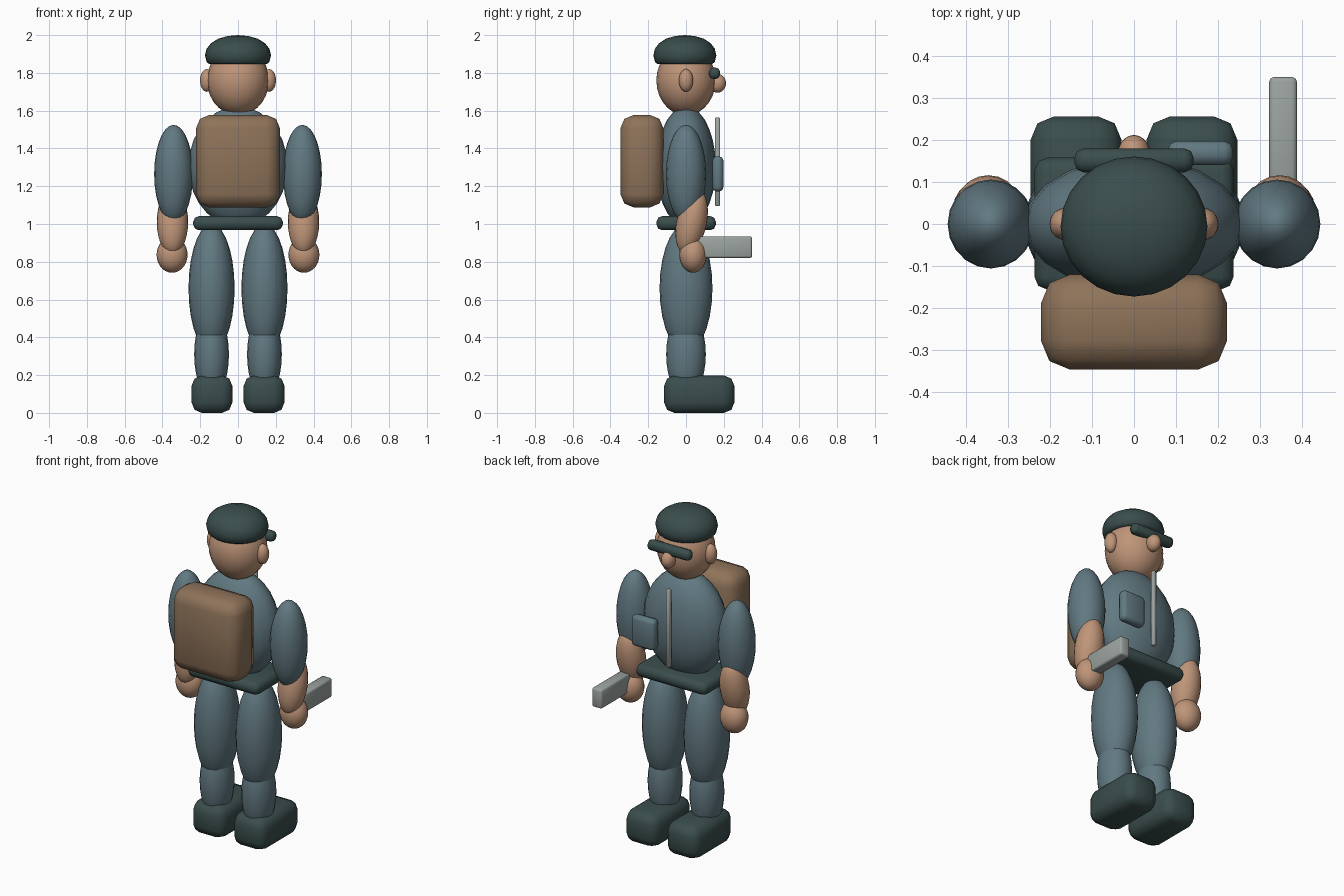
import bpy
import bmesh
import math
from mathutils import Matrix, Vector

cube = bpy.data.objects.get("Cube")
if cube:
    bpy.data.objects.remove(cube, do_unlink=True)


def material(name, rgb):
    mat = bpy.data.materials.new(name)
    mat.use_nodes = True
    mat.diffuse_color = (*rgb, 1)
    mat.node_tree.nodes["Principled BSDF"].inputs["Base Color"].default_value = (*rgb, 1)
    return mat


SUIT = material("slate blue cloth", (0.12, 0.19, 0.22))
SKIN = material("skin", (0.52, 0.30, 0.19))
DARK = material("dark green leather", (0.042, 0.075, 0.073))
BROWN = material("brown canvas", (0.27, 0.17, 0.10))
METAL = material("grey metal", (0.33, 0.37, 0.35))


def finish(name, bm, mat):
    """Turn a bmesh into a smooth shaded object of one colour."""
    bmesh.ops.recalc_face_normals(bm, faces=bm.faces)
    mesh = bpy.data.meshes.new(name)
    bm.to_mesh(mesh)
    bm.free()
    mesh.materials.append(mat)
    obj = bpy.data.objects.new(name, mesh)
    bpy.context.collection.objects.link(obj)
    bpy.ops.object.select_all(action="DESELECT")
    obj.select_set(True)
    bpy.context.view_layer.objects.active = obj
    bpy.ops.object.shade_smooth_by_angle(angle=math.radians(50))
    return obj


def ellipsoid(name, mat, centre, radii, lean=0):
    """Upright ellipsoid; lean tips its top towards +y, in degrees."""
    bm = bmesh.new()
    place = (Matrix.Translation(centre) @ Matrix.Rotation(math.radians(-lean), 4, "X")
             @ Matrix.Diagonal((*radii, 1)))
    bmesh.ops.create_uvsphere(bm, u_segments=20, v_segments=14, radius=1, matrix=place)
    return finish(name, bm, mat)


def box(name, mat, low, high, bevel, segments=2):
    """Rounded box between two corners."""
    low, high = Vector(low), Vector(high)
    bm = bmesh.new()
    place = Matrix.Translation((low + high) / 2) @ Matrix.Diagonal((*(high - low), 1))
    bmesh.ops.create_cube(bm, size=1, matrix=place)
    bmesh.ops.bevel(bm, geom=bm.edges[:], offset=bevel, segments=segments,
                    profile=0.5, affect="EDGES", clamp_overlap=True)
    return finish(name, bm, mat)


def lathe(name, mat, profile, centre_y, depth, sides=24):
    """Turn a (radius, height) profile about z, squashed in y by depth."""
    bm = bmesh.new()
    verts = [bm.verts.new((r, 0, z)) for r, z in profile]
    edges = [bm.edges.new(pair) for pair in zip(verts, verts[1:])]
    bmesh.ops.spin(bm, geom=verts + edges, cent=(0, 0, 0), axis=(0, 0, 1),
                   angle=math.tau, steps=sides, use_merge=True)
    bmesh.ops.remove_doubles(bm, verts=bm.verts[:], dist=0.0005)
    for v in bm.verts:
        v.co.y = v.co.y * depth + centre_y
    return finish(name, bm, mat)


# Limbs, boots and ears on both sides
for side, s in (("left", 1), ("right", -1)):
    x = 0.138 * s
    box(f"{side}_boot", DARK, (x - 0.108, -0.116, 0), (x + 0.108, 0.256, 0.198), 0.055)
    ellipsoid(f"{side}_shin", SUIT, (0.14 * s, 0, 0.31), (0.092, 0.105, 0.23))
    ellipsoid(f"{side}_thigh", SUIT, (0.14 * s, 0, 0.66), (0.122, 0.14, 0.34))
    ellipsoid(f"{side}_upper_arm", SUIT, (0.341 * s, 0, 1.265), (0.103, 0.106, 0.26))
    ellipsoid(f"{side}_forearm", SKIN, (0.347 * s, 0.03, 1.01), (0.083, 0.08, 0.175), 12)
    ellipsoid(f"{side}_hand", SKIN, (0.349 * s, 0.037, 0.837), (0.082, 0.073, 0.095))
    ellipsoid(f"{side}_ear", SKIN, (0.165 * s, 0, 1.76), (0.036, 0.038, 0.06))

# Trunk and head
ellipsoid("torso", SUIT, (0, 0, 1.305), (0.262, 0.158, 0.318))
box("belt", DARK, (-0.237, -0.156, 0.967), (0.237, 0.158, 1.042), 0.03)
ellipsoid("head", SKIN, (0, 0, 1.76), (0.164, 0.157, 0.185))
ellipsoid("nose", SKIN, (0, 0.166, 1.745), (0.039, 0.046, 0.05))
box("glasses", DARK, (-0.142, 0.123, 1.768), (0.142, 0.18, 1.828), 0.022)

# Flat-bottomed cap
lathe("cap", DARK, [(0, 1.845), (0.152, 1.847), (0.166, 1.857), (0.175, 1.893),
                    (0.166, 1.928), (0.143, 1.957), (0.105, 1.981), (0.055, 1.995), (0, 2)],
      -0.006, 0.953)

# Carried gear
box("backpack", BROWN, (-0.222, -0.347, 1.088), (0.222, -0.12, 1.577), 0.07)
box("chest_pocket", SUIT, (0.08, 0.14, 1.172), (0.236, 0.198, 1.358), 0.022)
box("zip_strip", METAL, (-0.012, 0.154, 1.095), (0.012, 0.18, 1.565), 0.004, 1)
box("hand_tool", METAL, (0.322, 0.05, 0.82), (0.388, 0.35, 0.935), 0.011)
